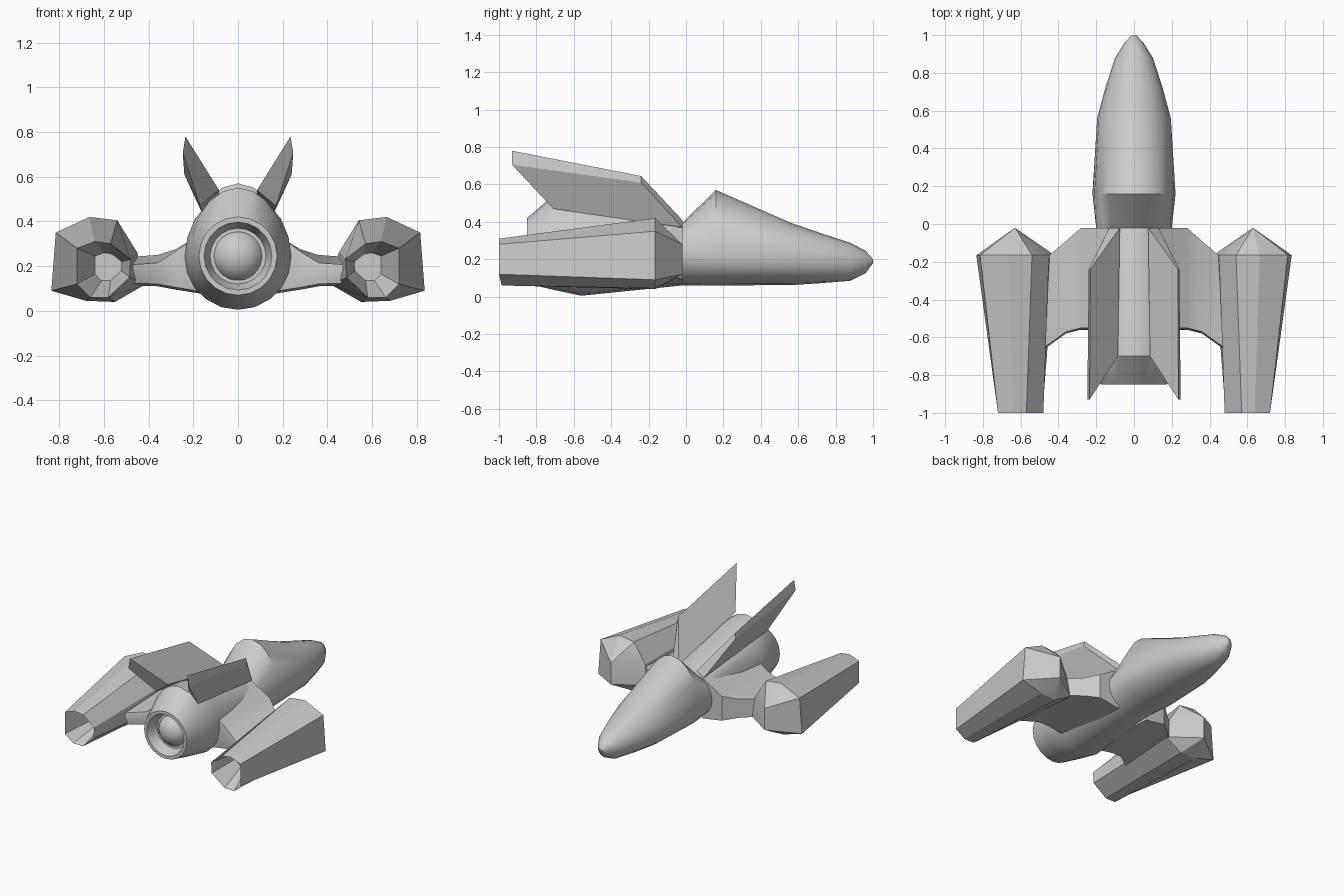
import bpy, bmesh, math
from mathutils import Vector

if "Cube" in bpy.data.objects:
    bpy.data.objects.remove(bpy.data.objects["Cube"])


def loft(name, rings, mirror=False, angle=30):
    """Skin a list of equal-length closed rings of 3D points, capping both ends."""
    bm = bmesh.new()
    rows = [[bm.verts.new(p) for p in ring] for ring in rings]
    n = len(rows[0])
    for a, b in zip(rows, rows[1:]):
        for i in range(n):
            j = (i + 1) % n
            bm.faces.new((a[i], a[j], b[j], b[i]))
    bm.faces.new(rows[0])
    bm.faces.new(rows[-1])
    bmesh.ops.remove_doubles(bm, verts=bm.verts, dist=0.0005)
    bmesh.ops.recalc_face_normals(bm, faces=bm.faces)
    me = bpy.data.meshes.new(name)
    bm.to_mesh(me)
    bm.free()
    ob = bpy.data.objects.new(name, me)
    bpy.context.collection.objects.link(ob)
    if angle:
        smooth(ob, angle)
    if mirror:
        ob.modifiers.new("Mirror", 'MIRROR').use_mirror_merge = False
    return ob


def smooth(ob, angle):
    bpy.ops.object.select_all(action='DESELECT')
    ob.select_set(True)
    bpy.context.view_layer.objects.active = ob
    bpy.ops.object.shade_smooth_by_angle(angle=math.radians(angle))


def egg(y, hw, zb, zm, zt, n=20):
    """Egg cross-section: half width, bottom, widest height, top."""
    pts = []
    for i in range(n):
        a = 2 * math.pi * i / n
        s = math.sin(a)
        pts.append((hw * math.cos(a), y, zm + s * ((zt - zm) if s > 0 else (zm - zb))))
    return pts


def disc(y, r, z=0.245):
    return egg(y, r, z - r, z, z + r)


# Fuselage: nose, canopy hump, rear body and recessed nozzle in one skin
loft("fuselage", [
    egg(1.00, 0.012, 0.18, 0.19, 0.20),
    egg(0.96, 0.05, 0.125, 0.19, 0.245),
    egg(0.88, 0.10, 0.085, 0.19, 0.287),
    egg(0.72, 0.152, 0.072, 0.195, 0.34),
    egg(0.56, 0.195, 0.062, 0.20, 0.395),
    egg(0.16, 0.22, 0.06, 0.21, 0.57),
    egg(-0.02, 0.20, 0.06, 0.22, 0.395),
    egg(-0.56, 0.238, 0.005, 0.24, 0.53),
    egg(-0.70, 0.215, 0.035, 0.245, 0.55),
    disc(-0.85, 0.175),
    disc(-0.85, 0.152),
    disc(-0.77, 0.125),
])

# Rounded engine core inside the nozzle
bpy.ops.mesh.primitive_uv_sphere_add(segments=20, ring_count=12, radius=0.12,
                                     location=(0, -0.72, 0.245))
core = bpy.context.object
core.name = "engine_core"
smooth(core, 40)

# Stub wings: sections running outwards from the body
# (x, front y, rear y, top front z, top rear z, rear edge z, bottom z)
wing = [(0.12, -0.02, -0.56, 0.37, 0.38, 0.20, 0.07),
        (0.28, -0.02, -0.56, 0.275, 0.265, 0.18, 0.095),
        (0.36, -0.09, -0.58, 0.25, 0.215, 0.18, 0.11),
        (0.50, -0.21, -0.68, 0.24, 0.205, 0.175, 0.115)]
loft("stub_wings", [[(x, yf, tf), (x, yr + 0.01, tr), (x, yr, re),
                     (x, yr + 0.01, zb + 0.01), (x, yf, zb)]
                    for x, yf, yr, tf, tr, re, zb in wing], mirror=True, angle=25)

# Engine pods: eight-sided, wedge-shaped front, hollow tapered rear
front = [(0.835, 0.09), (0.815, 0.35), (0.665, 0.42), (0.54, 0.405),
         (0.45, 0.26), (0.42, 0.115), (0.55, 0.04), (0.68, 0.045)]
rear = [(0.72, 0.12), (0.72, 0.28), (0.64, 0.31), (0.57, 0.30),
        (0.48, 0.23), (0.485, 0.15), (0.58, 0.06), (0.66, 0.06)]
ridge = [0.12, 0.28, 0.28, 0.28, 0.28, 0.12, 0.12, 0.12]
loft("engine_pods", [
    [(0.63, -0.02, z) for z in ridge],
    [(x, -0.165, z) for x, z in front],
    [(x, -1.0 if z > 0.1 else -0.985, z) for x, z in rear],
    [(0.58 + (x - 0.6) * 0.5, -0.78, 0.2 + (z - 0.19) * 0.5) for x, z in rear],
], mirror=True, angle=20)

# Swept tail fins: root section on the body, tip section raised and splayed
root = [(0.075, -0.02, 0.41), (0.085, -0.70, 0.54), (0.17, -0.71, 0.47), (0.13, -0.02, 0.37)]
tip = [(0.232, -0.24, 0.645), (0.235, -0.93, 0.78), (0.247, -0.93, 0.705), (0.24, -0.24, 0.61)]
loft("tail_fins", [root, tip], mirror=True, angle=0)
